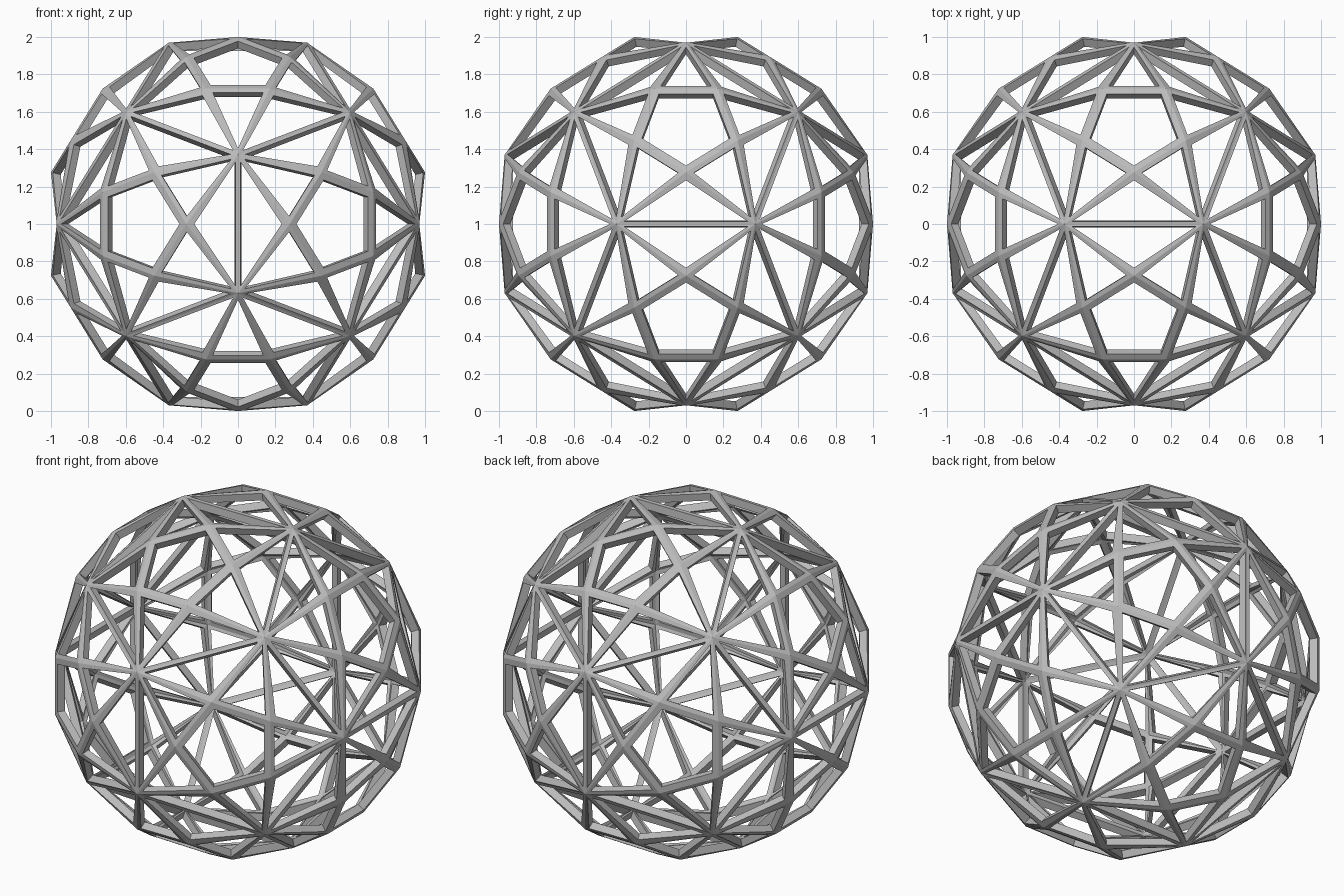
import bpy
import bmesh
import math
from mathutils import Vector

RADIUS = 1.0376      # sphere on which all joints lie
INSET = 0.043        # distance from a joint to the corner of an opening
DEPTH = 0.045        # radial depth of the struts
PHI = (1 + math.sqrt(5)) / 2

cube = bpy.data.objects.get("Cube")
if cube:
    bpy.data.objects.remove(cube, do_unlink=True)


def cyclic(a, b):
    """Three axis rotations of (0, +-a, +-b)."""
    points = []
    for s in (-1, 1):
        for t in (-1, 1):
            p = (0, s * a, t * b)
            points += [Vector((p[k], p[k - 2], p[k - 1])) for k in range(3)]
    return points


# Twenty main joints, and the axes of the twelve pentagonal fields
joints = [Vector((x, y, z)) for x in (-1, 1) for y in (-1, 1) for z in (-1, 1)]
joints += cyclic(PHI, 1 / PHI)
joints = [j.normalized() * RADIUS for j in joints]
candidates = cyclic(1, PHI) + cyclic(PHI, 1)


def field_corners(axis):
    ring = sorted(joints, key=lambda j: -j.dot(axis))[:5]
    u = (ring[0] - axis * ring[0].dot(axis)).normalized()
    w = axis.cross(u)
    return sorted(ring, key=lambda j: math.atan2(j.dot(w), j.dot(u)))


# Panels: a star of crossing diagonals in every field, pushed to the sphere
panels = []
for direction in candidates:
    axis = direction.normalized()
    v = field_corners(axis)
    if max(j.dot(axis) for j in v) - min(j.dot(axis) for j in v) > 0.01:
        continue
    centre = sum(v, Vector()) / 5
    c = [(centre + (centre - v[(i + 3) % 5]) / PHI ** 2).normalized() * RADIUS
         for i in range(5)]
    panels.append(c)
    for i in range(5):
        panels.append([v[i], v[(i + 1) % 5], c[i]])
        panels.append([v[i], c[i], c[i - 1]])

# Each panel becomes a flat frame around an opening
bm = bmesh.new()
for corners in panels:
    n = len(corners)
    outer = [bm.verts.new(p) for p in corners]
    inner = []
    for i, p in enumerate(corners):
        to_next = (corners[(i + 1) % n] - p).normalized()
        to_prev = (corners[i - 1] - p).normalized()
        inner.append(bm.verts.new(p + (to_next + to_prev).normalized() * INSET))
    for i in range(n):
        k = (i + 1) % n
        bm.faces.new((outer[i], outer[k], inner[k], inner[i]))
bmesh.ops.remove_doubles(bm, verts=bm.verts[:], dist=0.001)
for f in bm.faces:
    f.normal_update()
    if f.normal.dot(f.calc_center_median()) < 0:
        f.normal_flip()
bmesh.ops.translate(bm, verts=bm.verts[:], vec=(0, 0, 1))
mesh = bpy.data.meshes.new("lattice_sphere")
bm.to_mesh(mesh)
bm.free()

sphere = bpy.data.objects.new("lattice_sphere", mesh)
bpy.context.collection.objects.link(sphere)
solid = sphere.modifiers.new("strut_depth", 'SOLIDIFY')
solid.thickness = DEPTH
solid.offset = -1

# Plain grey finish
grey = bpy.data.materials.new("plain_grey")
grey.use_nodes = True
colour = (0.5, 0.5, 0.5, 1)
grey.diffuse_color = colour
grey.node_tree.nodes["Principled BSDF"].inputs["Base Color"].default_value = colour
mesh.materials.append(grey)
